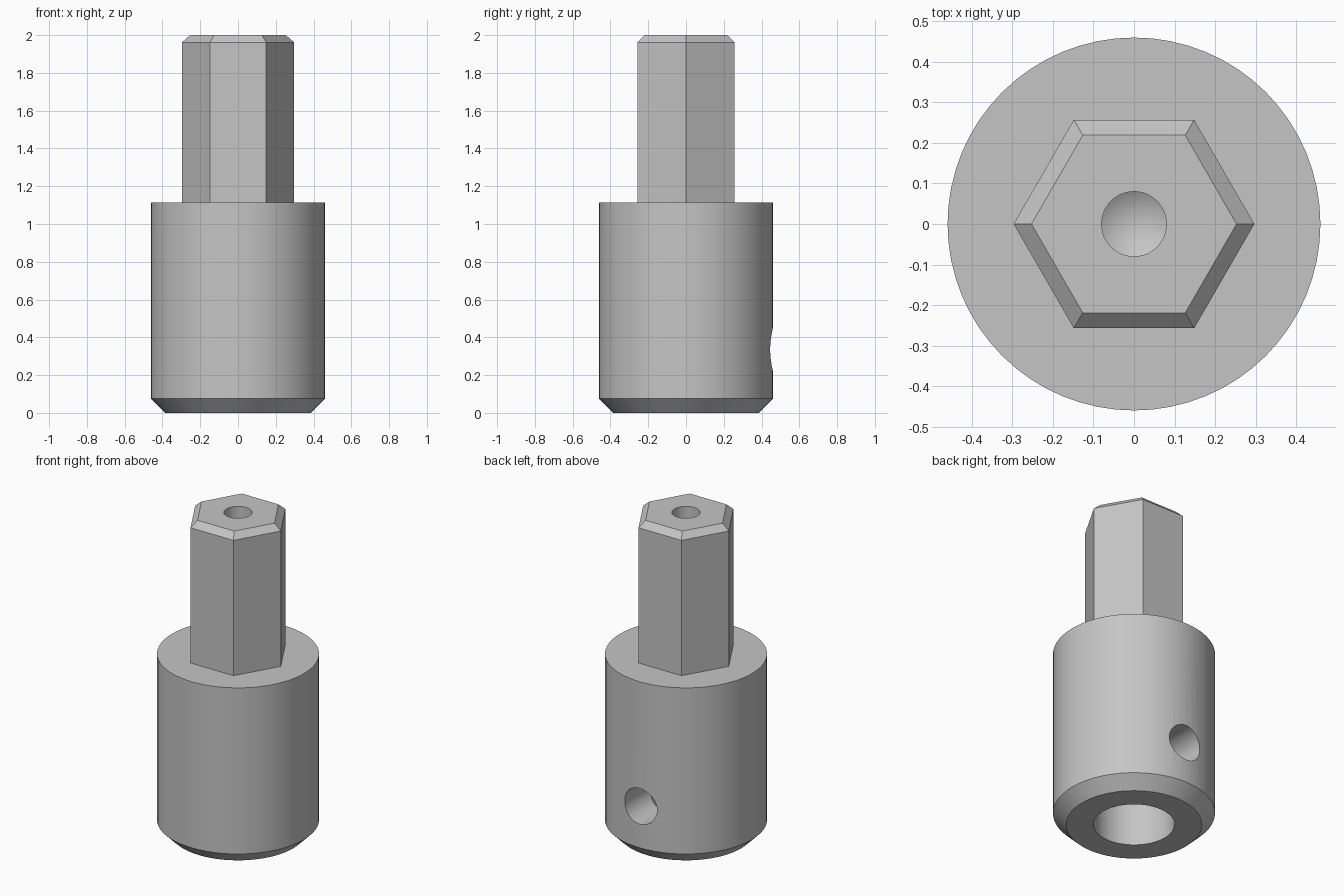
import bpy, bmesh, math
from mathutils import Matrix

if "Cube" in bpy.data.objects:
    bpy.data.objects.remove(bpy.data.objects["Cube"], do_unlink=True)

steel = bpy.data.materials.new("grey steel")
steel.use_nodes = True
grey = (0.56, 0.56, 0.56, 1)
steel.diffuse_color = grey
steel.node_tree.nodes["Principled BSDF"].inputs["Base Color"].default_value = grey


def lathe(name, profile, sides, matrix=Matrix()):
    """Closed solid from (radius, z) points; radius 0 makes a pole."""
    bm = bmesh.new()
    rings = []
    for r, z in profile:
        if r == 0:
            rings.append([bm.verts.new((0, 0, z))] * sides)
        else:
            rings.append([bm.verts.new((r * math.cos(math.tau * i / sides),
                                        r * math.sin(math.tau * i / sides), z))
                          for i in range(sides)])
    for a, b in zip(rings, rings[1:]):
        for i in range(sides):
            j = (i + 1) % sides
            corners = list(dict.fromkeys((a[i], a[j], b[j], b[i])))
            bm.faces.new(corners)
    bmesh.ops.recalc_face_normals(bm, faces=bm.faces[:])
    bm.transform(matrix)
    mesh = bpy.data.meshes.new(name)
    bm.to_mesh(mesh)
    bm.free()
    mesh.materials.append(steel)
    obj = bpy.data.objects.new(name, mesh)
    bpy.context.collection.objects.link(obj)
    return obj


def combine(target, other, operation):
    """Apply a boolean and discard the helper."""
    mod = target.modifiers.new("boolean", 'BOOLEAN')
    mod.operation = operation
    mod.solver = 'EXACT'
    mod.object = other
    bpy.context.view_layer.objects.active = target
    bpy.ops.object.modifier_apply(modifier=mod.name)
    bpy.data.objects.remove(other, do_unlink=True)


# Round socket body with bottom chamfer and blind bore
body = lathe("socket_adapter", [(0, 0.75), (0.23, 0.75), (0.23, 0), (0.385, 0),
                                (0.46, 0.075), (0.46, 1.115), (0, 1.115)], 64)

# Hexagonal shank with chamfered top
shank = lathe("hex_shank", [(0, 1), (0.297, 1), (0.297, 1.962),
                            (0.253, 2), (0, 2)], 6)
combine(body, shank, 'UNION')

# Drilled hole with a pointed end in the top of the shank
drill = lathe("top_drill", [(0, 1.45), (0.08, 1.5), (0.08, 2.1), (0, 2.1)], 48)
combine(body, drill, 'DIFFERENCE')

# Set screw hole through the back wall into the bore
sideways = Matrix.Translation((0, 0, 0.335)) @ Matrix.Rotation(-math.pi / 2, 4, 'X')
screw = lathe("screw_hole", [(0, 0.05), (0.112, 0.05), (0.112, 0.6), (0, 0.6)],
              48, sideways)
combine(body, screw, 'DIFFERENCE')

# Smooth round walls, crisp edges
bpy.ops.object.select_all(action='DESELECT')
body.select_set(True)
bpy.context.view_layer.objects.active = body
bpy.ops.object.shade_smooth_by_angle(angle=math.radians(30))
